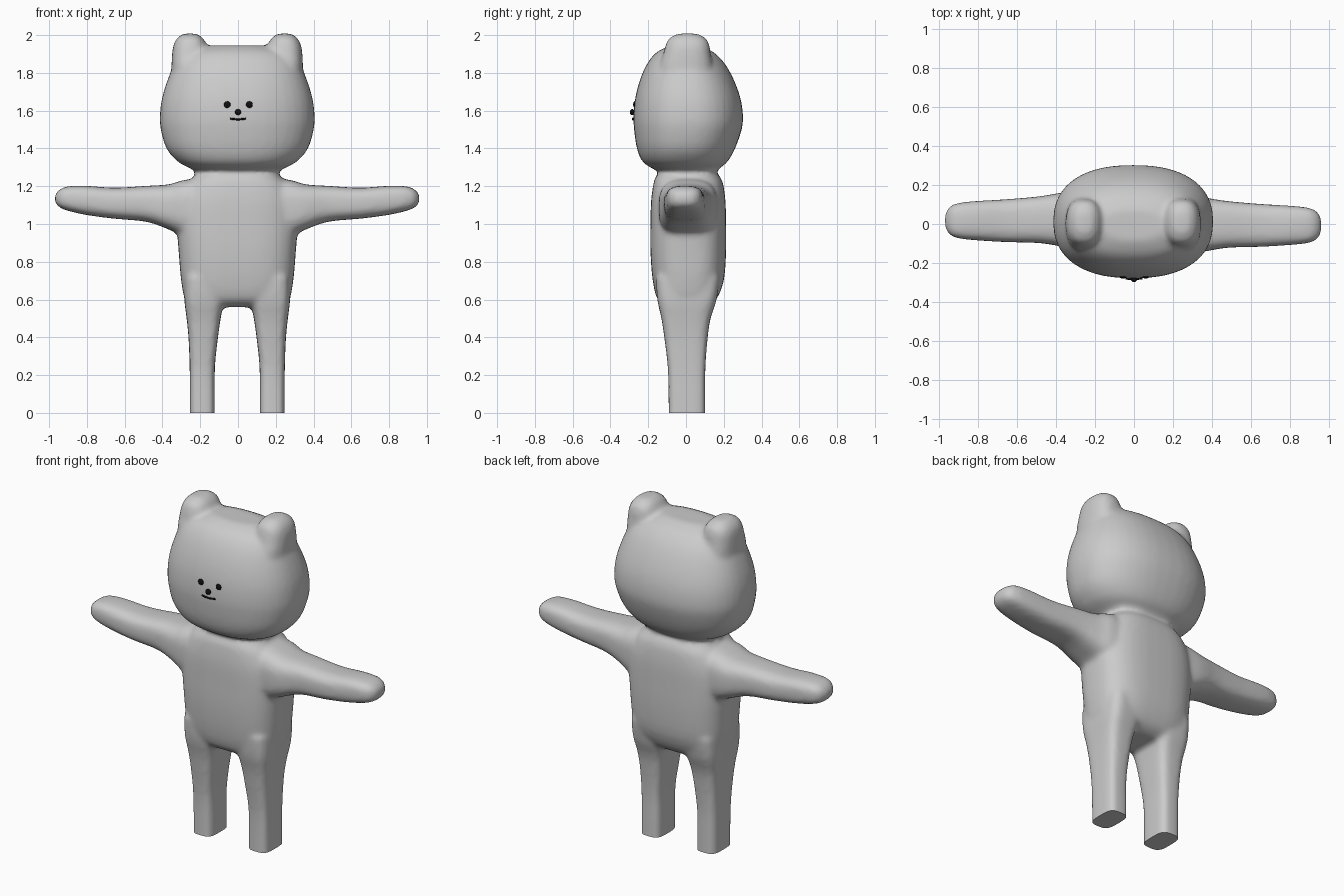
import bpy
import bmesh
from math import cos, sin, pi
from mathutils import Vector

default_cube = bpy.data.objects.get("Cube")
if default_cube:
    bpy.data.objects.remove(default_cube)


def make_material(name, color):
    mat = bpy.data.materials.new(name)
    mat.use_nodes = True
    mat.diffuse_color = (*color, 1)
    mat.node_tree.nodes["Principled BSDF"].inputs["Base Color"].default_value = (*color, 1)
    return mat


grey = make_material("light grey", (0.6, 0.6, 0.6))
black = make_material("black", (0.005, 0.005, 0.005))


def spline(a, b, c, d, t):
    """Smooth interpolation from b to c."""
    return b + 0.5 * t * (c - a + t * (2 * a - 5 * b + 4 * c - d + t * (3 * (b - c) + d - a)))


def refine(sections, steps=3):
    """Add smoothly interpolated sections between the given ones."""
    last = len(sections) - 1
    result = []
    for i in range(last):
        group = [sections[max(0, min(last, k))] for k in range(i - 1, i + 3)]
        for s in range(steps):
            result.append([spline(*values, s / steps) for values in zip(*group)])
    return result + [sections[-1]]


def loft(bm, sections, power, axis="z", side=1, count=40):
    """Skin rounded sections: (position, centre, half size, centre, half size)."""
    rings = []
    for pos, c1, h1, c2, h2 in refine(sections):
        ring = []
        for k in range(count):
            ca, sa = cos(2 * pi * k / count), sin(2 * pi * k / count)
            u = c1 + h1 * abs(ca) ** (2 / power) * (1 if ca > 0 else -1)
            v = c2 + h2 * abs(sa) ** (2 / power) * (1 if sa > 0 else -1)
            point = (u, v, pos) if axis == "z" else (pos, u, v)
            ring.append(bm.verts.new((point[0] * side, point[1], point[2])))
        rings.append(ring)
    for low, high in zip(rings, rings[1:]):
        for k in range(count):
            n = (k + 1) % count
            bm.faces.new((low[k], low[n], high[n], high[k]))
    bm.faces.new(rings[0])
    bm.faces.new(rings[-1])


bm = bmesh.new()

# Head
loft(bm, [
    (1.26, 0, .19, .01, .11), (1.29, 0, .24, 0, .17), (1.33, 0, .315, -.005, .225),
    (1.4, 0, .375, 0, .26), (1.5, 0, .405, .01, .285), (1.57, 0, .41, .012, .29),
    (1.66, 0, .4, .01, .28), (1.76, 0, .37, .005, .25), (1.85, 0, .33, 0, .205),
    (1.91, 0, .27, -.005, .15), (1.945, 0, .16, -.005, .08),
], 2.35)

# Torso
loft(bm, [
    (.56, 0, .22, .005, .1), (.6, 0, .275, .005, .155), (.7, 0, .297, .012, .188),
    (.85, 0, .31, .012, .2), (1, 0, .32, .012, .2), (1.12, 0, .31, .012, .197),
    (1.21, 0, .27, .012, .185), (1.25, 0, .23, .01, .17), (1.3, 0, .2, .01, .13),
], 2.9)

for side in (1, -1):
    # Ears
    loft(bm, [
        (1.72, .25, .1, 0, .14), (1.83, .25, .098, 0, .14), (1.9, .25, .095, .005, .125),
        (1.95, .25, .087, .008, .115), (1.985, .25, .067, .008, .095),
        (2.008, .25, .035, .008, .05),
    ], 2.5, side=side)

    # Arms, which lean slightly to opposite sides in depth
    lean = -.012 * side
    loft(bm, [
        (.1, .01, .15, 1.09, .15), (.27, .01, .155, 1.085, .15),
        (.36, .01 + lean, .14, 1.09, .12), (.48, .01 + lean, .12, 1.107, .095),
        (.65, .005 + lean, .11, 1.11, .082), (.8, .005 + lean, .101, 1.125, .077),
        (.9, .005 + lean, .09, 1.135, .064), (.945, .005 + lean, .068, 1.135, .044),
        (.965, .005 + lean, .03, 1.135, .018),
    ], 3, axis="x", side=side)

    # Legs, run below the ground so that the soles can be cut flat
    loft(bm, [
        (-.1, .185, .066, .005, .097), (.1, .185, .066, .005, .097),
        (.25, .185, .067, .003, .1), (.4, .18, .078, 0, .115),
        (.5, .178, .09, 0, .13), (.6, .175, .105, .005, .157), (.72, .17, .11, .01, .17),
    ], 4, side=side)

bmesh.ops.translate(bm, verts=bm.verts, vec=(-.004, 0, 0))
bmesh.ops.recalc_face_normals(bm, faces=bm.faces)
skin = bpy.data.meshes.new("body")
bm.to_mesh(skin)
bm.free()
body = bpy.data.objects.new("body", skin)
bpy.context.collection.objects.link(body)

# Fuse the parts into one soft skin
remesh = body.modifiers.new("fuse", "REMESH")
remesh.mode = "VOXEL"
remesh.voxel_size = 0.014
soften = body.modifiers.new("soften", "SMOOTH")
soften.factor = 0.5
soften.iterations = 8
bpy.context.view_layer.update()
fused = bpy.data.meshes.new_from_object(
    body.evaluated_get(bpy.context.evaluated_depsgraph_get()))
body.modifiers.clear()

# Cut the soles flat on the ground
bm = bmesh.new()
bm.from_mesh(fused)
cut = bmesh.ops.bisect_plane(bm, geom=bm.verts[:] + bm.edges[:] + bm.faces[:],
                             plane_co=(0, 0, 0), plane_no=(0, 0, -1), clear_outer=True)
rim = [e for e in cut["geom_cut"] if isinstance(e, bmesh.types.BMEdge)]
bmesh.ops.holes_fill(bm, edges=rim, sides=0)
bmesh.ops.recalc_face_normals(bm, faces=bm.faces)
bm.to_mesh(fused)
bm.free()
body.data = fused
fused.materials.clear()
fused.materials.append(grey)


def finish(obj):
    bpy.ops.object.select_all(action="DESELECT")
    obj.select_set(True)
    bpy.context.view_layer.objects.active = obj
    bpy.ops.object.shade_smooth_by_angle(angle=0.8)


finish(body)
bpy.context.view_layer.update()


def on_face(x, z):
    """Point on the front of the head."""
    hit, point, normal, index = body.ray_cast(Vector((x, -1, z)), Vector((0, 1, 0)))
    return point if hit else Vector((x, -.275, z))


def bead(name, x, z, radius, depth, lift):
    bpy.ops.mesh.primitive_uv_sphere_add(segments=20, ring_count=12,
                                         location=on_face(x, z) - Vector((0, lift, 0)))
    obj = bpy.context.object
    obj.name = name
    obj.scale = (radius, depth, radius)
    obj.data.materials.append(black)
    finish(obj)


# Eyes and nose
bead("left_eye", .06, 1.632, .018, .008, 0)
bead("right_eye", -.057, 1.632, .018, .008, 0)
bead("nose", 0, 1.592, .016, .013, .008)

# Mouth
line = bpy.data.curves.new("mouth", "CURVE")
line.dimensions = "3D"
line.bevel_depth = 0.005
line.use_fill_caps = True
path = line.splines.new("POLY")
path.points.add(6)
for i, p in enumerate(path.points):
    x = (i - 3) / 3 * .043
    spot = on_face(x, 1.553 + .005 * abs(i - 3) / 3)
    p.co = (spot.x, spot.y - .004, spot.z, 1)
line.materials.append(black)
mouth = bpy.data.objects.new("mouth", line)
bpy.context.collection.objects.link(mouth)
